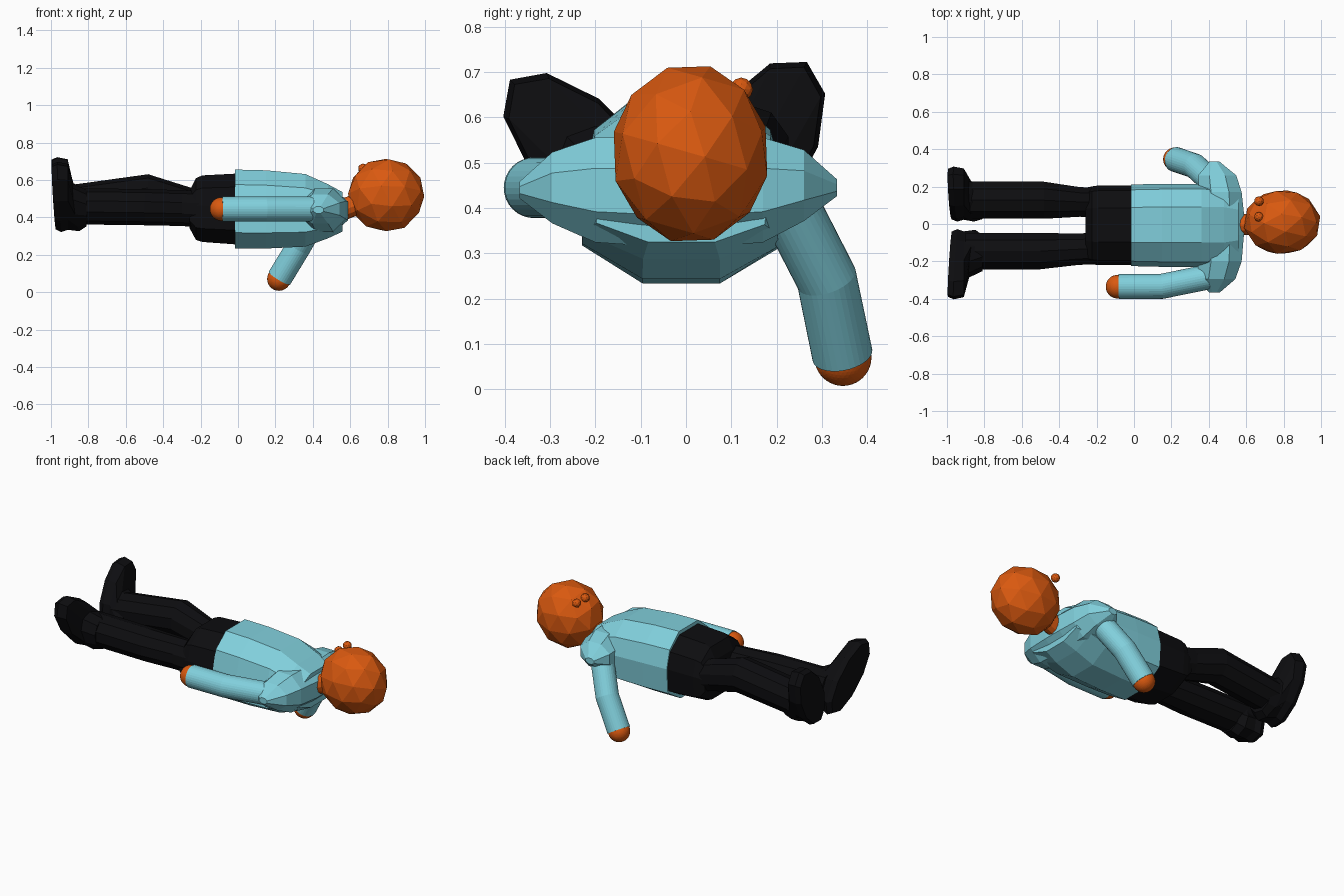
import bpy, bmesh
from math import sin, cos, pi, radians
from mathutils import Vector, Matrix

if "Cube" in bpy.data.objects:
    bpy.data.objects.remove(bpy.data.objects["Cube"])


def material(name, col):
    m = bpy.data.materials.new(name)
    m.diffuse_color = (*col, 1)
    m.use_nodes = True
    m.node_tree.nodes["Principled BSDF"].inputs["Base Color"].default_value = m.diffuse_color
    return m


SKIN = material("skin", (0.70, 0.10, 0.005))
SHIRT = material("shirt", (0.22, 0.63, 0.72))
DARK = material("dark_cloth", (0.004, 0.004, 0.005))


def finish(bm, name, mat):
    bmesh.ops.recalc_face_normals(bm, faces=bm.faces)
    me = bpy.data.meshes.new(name)
    bm.to_mesh(me)
    bm.free()
    me.materials.append(mat)
    ob = bpy.data.objects.new(name, me)
    bpy.context.collection.objects.link(ob)
    return ob


def loft(name, rings, mat):
    """Skin a list of equal-length rings and cap both ends."""
    bm = bmesh.new()
    vs = [[bm.verts.new(p) for p in r] for r in rings]
    n = len(vs[0])
    for a, b in zip(vs, vs[1:]):
        for i in range(n):
            j = (i + 1) % n
            bm.faces.new((a[i], a[j], b[j], b[i]))
    bm.faces.new(vs[0])
    bm.faces.new(vs[-1])
    return finish(bm, name, mat)


def ring(c, u, v, n, phase=0.0):
    c, u, v = Vector(c), Vector(u), Vector(v)
    return [c + u * cos(2 * pi * (i + phase) / n) + v * sin(2 * pi * (i + phase) / n)
            for i in range(n)]


def tube(name, path, r, n, mat):
    """Round tube with mitred bends."""
    pts = [Vector(p) for p in path]
    rings = []
    for i, p in enumerate(pts):
        a = (p - pts[i - 1]).normalized() if i else (pts[1] - p).normalized()
        b = (pts[i + 1] - p).normalized() if i < len(pts) - 1 else a
        d = (a + b).normalized()
        u = d.cross(Vector((0.3, 1, 0.2))).normalized()
        rings.append(ring(p, u * r, d.cross(u) * r, n))
    return loft(name, rings, mat)


def ball(name, c, radii, sub, mat, rot=(0, 0)):
    bm = bmesh.new()
    mtx = (Matrix.Translation(c) @ Matrix.Diagonal((*radii, 1))
           @ Matrix.Rotation(radians(rot[0]), 4, 'Y') @ Matrix.Rotation(radians(rot[1]), 4, 'Z'))
    bmesh.ops.create_icosphere(bm, subdivisions=sub, radius=1, matrix=mtx)
    return finish(bm, name, mat)


# faceted body cross-section (unit y, z)
SECTION = [(.37, -1), (.95, -.63), (1, .1), (.87, .62), (.44, 1),
           (-.42, 1), (-.88, .62), (-1, .1), (-1, -.6), (-.4, -1)]


def body(name, stations, mat):
    loft(name, [[(x, -.007 + a * hw, zc + b * hh) for a, b in SECTION]
                for x, hw, zc, hh in stations], mat)


# torso and hips
body("torso", [(-.015, .218, .445, .211), (.15, .222, .443, .209), (.36, .222, .438, .194),
               (.48, .22, .433, .145), (.56, .19, .43, .105)], SHIRT)
body("hips", [(.0, .213, .445, .19), (-.19, .213, .447, .178), (-.225, .208, .445, .165),
              (-.26, .2, .443, .098)], DARK)

# shoulder yoke, lofted across y
loft("shoulders", [ring((x, y, z), (rx, 0, 0), (0, 0, rz), 8, .5) for y, x, rx, z, rz in [
    (-.367, .43, .03, .44, .02), (-.295, .44, .11, .445, .085), (-.2, .46, .125, .44, .125),
    (-.06, .46, .138, .435, .13), (.06, .46, .138, .435, .13), (.17, .46, .125, .44, .125),
    (.26, .445, .11, .45, .085), (.333, .43, .03, .445, .02)]], SHIRT)

# neck, head and eyes
tube("neck", [(.53, -.005, .43), (.66, 0, .48)], .057, 12, SKIN)
ball("head", (.792, .01, .52), (.207, .176, .199), 2, SKIN, (62, 20))
for y in (.038, .122):
    ball("eye", (.668, y, .662), (.026, .026, .026), 2, SKIN)

# arms with rounded hands
for side, path in (
        ("right", [(.46, -.27, .445), (.15, -.333, .445), (-.082, -.335, .445)]),
        ("left", [(.43, .215, .43), (.325, .31, .245), (.222, .345, .076)])):
    tube(side + "_arm", path, .067, 32, SHIRT)
    hand = Vector(path[-1]) + (Vector(path[-1]) - Vector(path[-2])).normalized() * .006
    ball(side + "_hand", hand, (.063, .063, .063), 4, SKIN)

# legs: stations of x, y, z, half-width, half-height
LEGS = {
    "right": [(-.2, -.13, .445, .085, .095), (-.3, -.135, .45, .085, .092),
              (-.5, -.145, .455, .098, .093), (-.9, -.145, .46, .098, .093)],
    "left": [(-.2, .115, .445, .08, .095), (-.29, .118, .47, .08, .097),
             (-.48, .127, .525, .1, .102), (-.9, .127, .472, .1, .097)]}
for side, st in LEGS.items():
    loft(side + "_leg", [ring((x, y, z), (0, hy * 1.04, 0), (0, 0, hz * 1.04), 10, .5)
                         for x, y, z, hy, hz in st], DARK)

# feet: flat soles facing -x, toes up and turned outward
for side, y, z, ang, a, b in (("right", -.215, .51, 45, .245, .115), ("left", .16, .53, -29, .22, .118)):
    t = radians(ang)
    toe = Vector((0, -sin(t), cos(t)))
    wide = Vector((0, cos(t), sin(t)))
    rings = []
    for x, shift, fa, fb, lean in ((-.985, 0, .93, .9, -.012), (-.955, 0, 1, 1, -.012),
                                   (-.91, 0, .94, .92, .0), (-.865, -.08, .6, .9, -.02),
                                   (-.81, -.085, .42, .8, 0)):
        c = Vector((x, y, z)) + toe * shift
        rings.append(ring(c, toe * a * fa + Vector((lean, 0, 0)), wide * b * fb, 10))
    loft(side + "_foot", rings, DARK)
